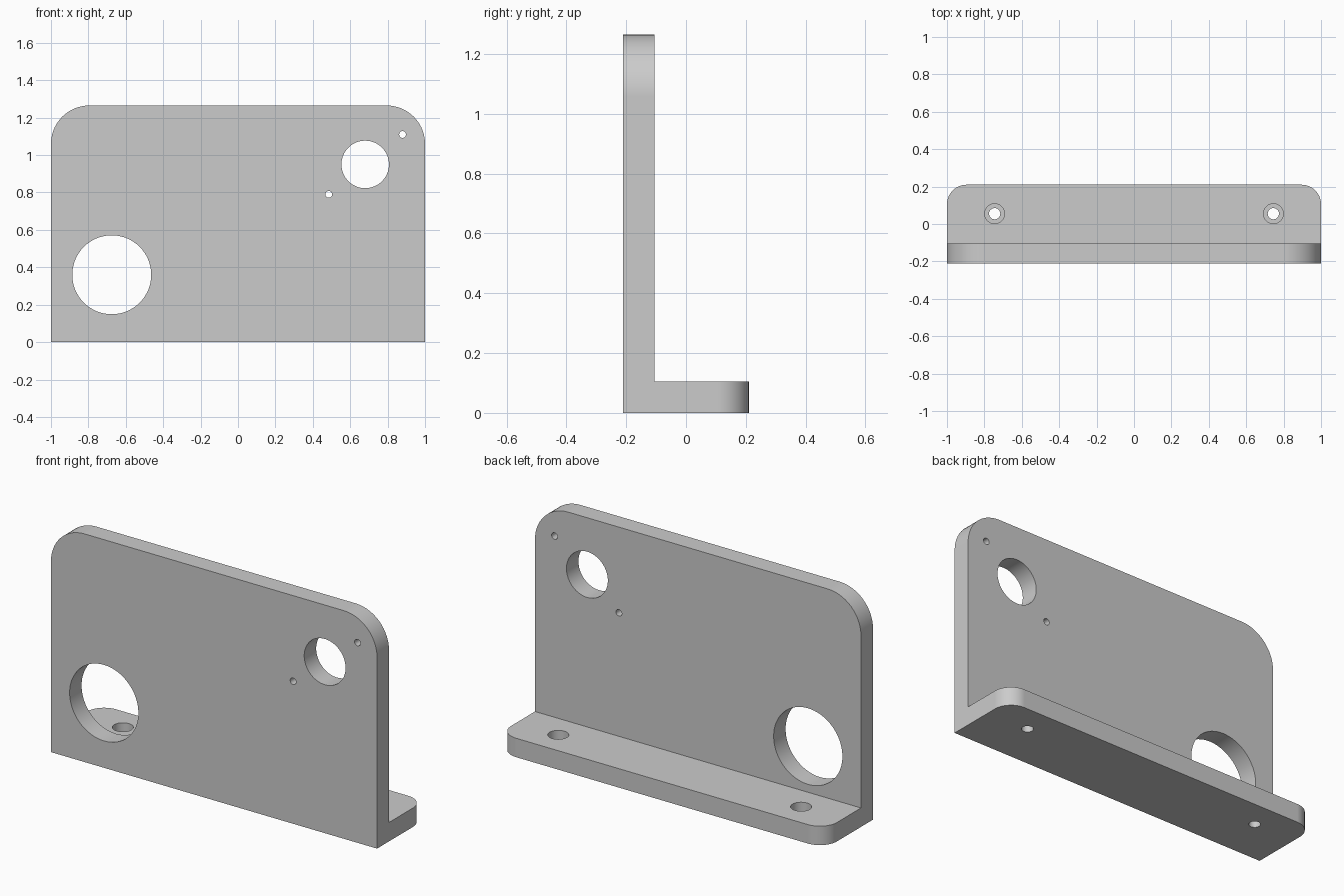
import bpy
import bmesh
from math import radians
from mathutils import Matrix

cube = bpy.data.objects.get("Cube")
if cube:
    bpy.data.objects.remove(cube)

HALF_W, HALF_D, HEIGHT, THICK = 1.0, 0.21, 1.265, 0.105
INNER_Y = -HALF_D + THICK

grey = bpy.data.materials.new("satin_grey")
grey.use_nodes = True
grey.diffuse_color = (0.6, 0.6, 0.6, 1)
grey.node_tree.nodes["Principled BSDF"].inputs["Base Color"].default_value = (0.6, 0.6, 0.6, 1)


def make_object(name, bm):
    bmesh.ops.recalc_face_normals(bm, faces=bm.faces)
    mesh = bpy.data.meshes.new(name)
    bm.to_mesh(mesh)
    bm.free()
    mesh.materials.append(grey)
    obj = bpy.data.objects.new(name, mesh)
    bpy.context.collection.objects.link(obj)
    return obj


def round_edges(bm, rule, radius):
    edges = [e for e in bm.edges if all(rule(v.co) for v in e.verts)]
    bmesh.ops.bevel(bm, geom=edges, offset=radius, segments=14,
                    profile=0.5, affect='EDGES')


def cut_hole(target, axis, centre, radius, depth):
    bm = bmesh.new()
    turn = Matrix.Rotation(radians(90), 4, 'X') if axis == 'Y' else Matrix()
    bmesh.ops.create_cone(bm, cap_ends=True, segments=64, radius1=radius,
                          radius2=radius, depth=depth,
                          matrix=Matrix.Translation(centre) @ turn)
    cutter = make_object("hole_cutter", bm)
    cutter.hide_render = True
    mod = target.modifiers.new("hole", 'BOOLEAN')
    mod.operation = 'DIFFERENCE'
    mod.solver = 'EXACT'
    mod.object = cutter
    bpy.context.view_layer.objects.active = target
    bpy.ops.object.modifier_apply(modifier=mod.name)
    bpy.data.objects.remove(cutter)


# L-shaped section, extruded across the width
profile = [(-HALF_D, 0), (HALF_D, 0), (HALF_D, THICK),
           (INNER_Y, THICK), (INNER_Y, HEIGHT), (-HALF_D, HEIGHT)]
bm = bmesh.new()
section = bm.faces.new([bm.verts.new((-HALF_W, y, z)) for y, z in profile])
extruded = bmesh.ops.extrude_face_region(bm, geom=[section], use_keep_orig=True)
new_verts = [g for g in extruded["geom"] if isinstance(g, bmesh.types.BMVert)]
bmesh.ops.translate(bm, verts=new_verts, vec=(2 * HALF_W, 0, 0))

# Rounded upper corners of the plate and rear corners of the foot
for side in (-1, 1):
    round_edges(bm, lambda c: c.x * side > HALF_W - 0.001 and c.z > HEIGHT - 0.001, 0.205)
    round_edges(bm, lambda c: c.x * side > HALF_W - 0.001 and c.y > HALF_D - 0.001, THICK)
bracket = make_object("angle_bracket", bm)

# Through holes in the upright plate: two large bores and two pin holes
for x, z, r in ((-0.675, 0.36, 0.211), (0.68, 0.95, 0.127),
                (0.88, 1.11, 0.018), (0.485, 0.79, 0.018)):
    cut_hole(bracket, 'Y', (x, -HALF_D + THICK / 2, z), r, THICK * 1.5)

# Counterbored screw holes in the foot
for x in (-0.745, 0.745):
    cut_hole(bracket, 'Z', (x, 0.055, THICK / 2), 0.03, THICK * 2)
    cut_hole(bracket, 'Z', (x, 0.055, THICK), 0.053, 0.11)

# Smooth bores and corners, flat plates
bpy.ops.object.select_all(action='DESELECT')
bracket.select_set(True)
bpy.context.view_layer.objects.active = bracket
bpy.ops.object.shade_smooth_by_angle(angle=radians(30))
weighted = bracket.modifiers.new("flat_plates", 'WEIGHTED_NORMAL')
weighted.keep_sharp = True
